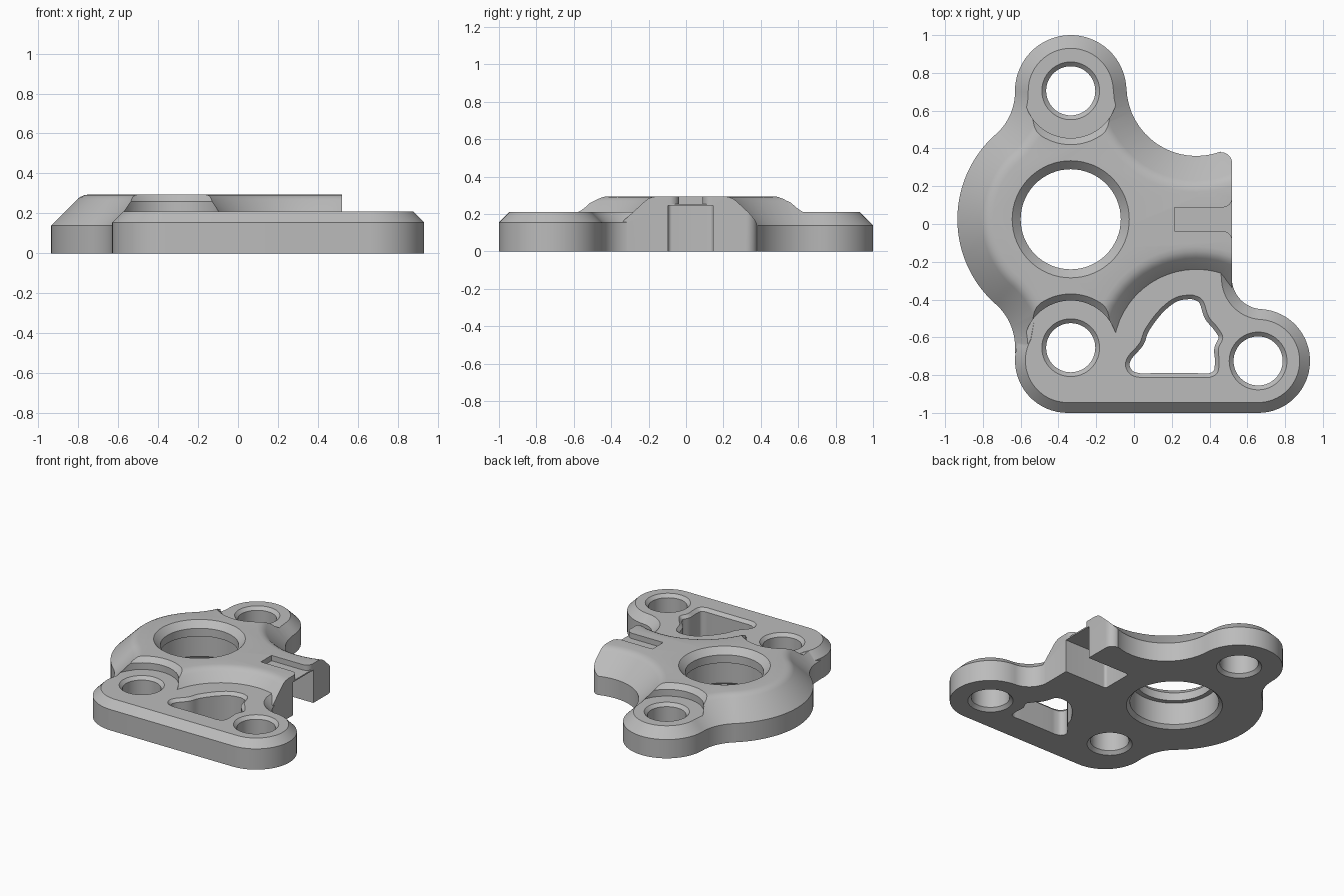
import bpy
import bmesh
from math import sin, cos, pi, atan2, radians
from mathutils import Vector

if "Cube" in bpy.data.objects:
    bpy.data.objects.remove(bpy.data.objects["Cube"])

grey = bpy.data.materials.new("plain_grey")
grey.use_nodes = True
grey.diffuse_color = (0.5, 0.5, 0.5, 1)
grey.node_tree.nodes["Principled BSDF"].inputs["Base Color"].default_value = (0.5, 0.5, 0.5, 1)


def arc(c, r, a0, a1, n=20):
    """Points on an arc, angles in radians."""
    return [(c[0] + r * cos(a0 + (a1 - a0) * i / n),
             c[1] + r * sin(a0 + (a1 - a0) * i / n)) for i in range(n + 1)]


def circle(c, r, n=64):
    return arc(c, r, 0, 2 * pi, n)[:-1]


def angle(a, b):
    return atan2(b[1] - a[1], b[0] - a[0])


def loft(name, rings):
    """Solid through stacked outlines, each given as (points, z)."""
    bm = bmesh.new()
    rows = [[bm.verts.new((x, y, z)) for x, y in pts] for pts, z in rings]
    n = len(rows[0])
    for low, high in zip(rows, rows[1:]):
        for i in range(n):
            j = (i + 1) % n
            bm.faces.new((low[i], low[j], high[j], high[i]))
    bm.faces.new(rows[0][::-1])
    bm.faces.new(rows[-1])
    bmesh.ops.recalc_face_normals(bm, faces=bm.faces)
    mesh = bpy.data.meshes.new(name)
    bm.to_mesh(mesh)
    bm.free()
    mesh.materials.append(grey)
    ob = bpy.data.objects.new(name, mesh)
    bpy.context.collection.objects.link(ob)
    return ob


def prism(name, pts, z0, z1):
    return loft(name, [(pts, z0), (pts, z1)])


def turned(name, c, profile):
    """Round cutter from (radius, z) pairs."""
    return loft(name, [(circle(c, r), z) for r, z in profile])


def combine(target, tool, operation="DIFFERENCE"):
    mod = target.modifiers.new(tool.name, "BOOLEAN")
    mod.operation = operation
    mod.solver = "EXACT"
    mod.object = tool
    bpy.context.view_layer.objects.active = target
    bpy.ops.object.modifier_apply(modifier=mod.name)
    bpy.data.objects.remove(tool)


HUB = (-0.335, 0.025)
EAR_Y = 0.68
UPPER_EAR = (HUB[0], HUB[1] + EAR_Y)
LOWER_EAR = (HUB[0], HUB[1] - EAR_Y)
END_EAR = (0.657, -0.725)


def hub_outline(d):
    """Hub, two ears and arm from tangent arcs, inset by d."""
    hub, ear, neck, arm = (0, 0), (0, EAR_Y), (-0.595, 0.675), (0.665, 0.705)
    to_arm, to_neck = angle(ear, arm), angle(ear, neck) % (2 * pi)
    half = arc(arm, 0.37 + d, radians(317), to_arm + pi)
    half += arc(ear, 0.295 - d, to_arm, to_neck, 32)[1:]
    half += arc(neck, 0.3 + d, to_neck - pi, angle(neck, hub))[1:]
    half += arc(hub, 0.6 - d, angle(hub, neck), pi, 24)[1:]
    whole = half + [(x, -y) for x, y in reversed(half[:-1])]
    return [(x + HUB[0], y + HUB[1]) for x, y in whole]


def plate_outline(d):
    """Lower plate with its end ear; the rear edge is buried in the hub."""
    fillet = (0.683, -0.286)
    turn = angle(END_EAR, fillet)
    pts = arc((-0.352, -0.722), 0.278 - d, radians(150), radians(270))
    pts += arc(END_EAR, 0.275 - d, -pi / 2, turn, 32)
    pts += arc(fillet, 0.165 + d, turn + pi, pi)[1:]
    return pts + [(0.45, -0.2), (0, -0.2), (-0.5, -0.35)]


# Hub body with a deep, softly rounded chamfer
bracket = loft("bracket", [(hub_outline(d), z) for d, z in (
    (0, 0), (0, 0.14), (0.13, 0.27), (0.145, 0.282), (0.165, 0.291), (0.19, 0.295))])

# Round seats lowered into both ears
for ear, floor in ((UPPER_EAR, 0.21), (LOWER_EAR, 0.208)):
    combine(bracket, turned("ear_seat", ear, [
        (0.25, floor), (0.25, 0.26), (0.325, 0.335)]))

# Square arm end with a rounded rear corner
end_cut = [(1.6, -0.9), (1.6, 0.9), (0.46, 0.9)]
end_cut += arc((0.46, 0.32), 0.06, pi / 2, 0, 10) + [(0.52, -0.9)]
combine(bracket, prism("arm_end", end_cut, -0.1, 0.5))

# Lower plate
combine(bracket, loft("lower_plate", [(plate_outline(d), z) for d, z in (
    (0, 0), (0, 0.155), (0.055, 0.21))]), "UNION")

# Bolt holes, chamfered on both sides
for centre in (UPPER_EAR, LOWER_EAR, END_EAR):
    combine(bracket, turned("bolt_hole", centre, [
        (0.163, -0.01), (0.13, 0.023), (0.13, 0.187), (0.163, 0.22)]))

# Stepped main bore
combine(bracket, turned("main_bore", HUB, [
    (0.335, -0.01), (0.30, 0.025), (0.30, 0.19), (0.265, 0.19),
    (0.265, 0.25), (0.32, 0.305)]))


def smooth_loop(points, steps=5):
    """Closed curve through the points."""
    p = [Vector(q) for q in points]
    out = []
    for i in range(len(p)):
        a, b, c, e = (p[(i + k) % len(p)] for k in (-1, 0, 1, 2))
        for s in range(steps):
            t = s / steps
            out.append(b + 0.5 * t * (c - a + t * (2 * a - 5 * b + 4 * c - e
                                                   + t * (3 * (b - c) + e - a))))
    return out


def inset(loop, d):
    """Move an anticlockwise loop inwards."""
    out = []
    for i, p in enumerate(loop):
        t = (loop[(i + 1) % len(loop)] - loop[i - 1]).normalized()
        out.append((p.x - t.y * d, p.y + t.x * d))
    return out


# Three-lobed weight-saving window
window = smooth_loop([
    (0.29, -0.376), (0.215, -0.392), (0.135, -0.455), (0.06, -0.555),
    (0.03, -0.63), (-0.03, -0.70), (-0.045, -0.75), (-0.02, -0.795),
    (0.03, -0.812), (0.1, -0.812), (0.33, -0.812), (0.4, -0.812),
    (0.443, -0.785), (0.45, -0.72), (0.447, -0.66), (0.47, -0.6),
    (0.44, -0.545), (0.395, -0.49), (0.367, -0.41), (0.335, -0.384)])
combine(bracket, loft("window", [(inset(window, d), z) for d, z in (
    (0.022, -0.05), (0.022, 0.188), (-0.01, 0.22))]))

# Flared groove along the top of the arm
MID = 0.025
flare = [(0.215, 0.063)] + arc((0.47, 0.113), 0.05, -pi / 2, 0, 8) + [(0.7, 0.113)]
flare = [(x, MID + y) for x, y in flare] + [(x, MID - y) for x, y in reversed(flare)]
combine(bracket, prism("arm_groove", flare, 0.255, 0.5))

# Nut pocket under the arm, with rounded inner corners
side = [(0.7, 0.12)] + arc((0.19, 0.1), 0.02, pi / 2, pi, 6)
pocket = [(x, MID + y) for x, y in side] + [(x, MID - y) for x, y in reversed(side)]
combine(bracket, prism("nut_pocket", pocket, -0.1, 0.245))

# Smooth shading with crisp edges
bpy.ops.object.select_all(action="DESELECT")
bracket.select_set(True)
bpy.context.view_layer.objects.active = bracket
bpy.ops.object.shade_smooth_by_angle(angle=radians(25))
